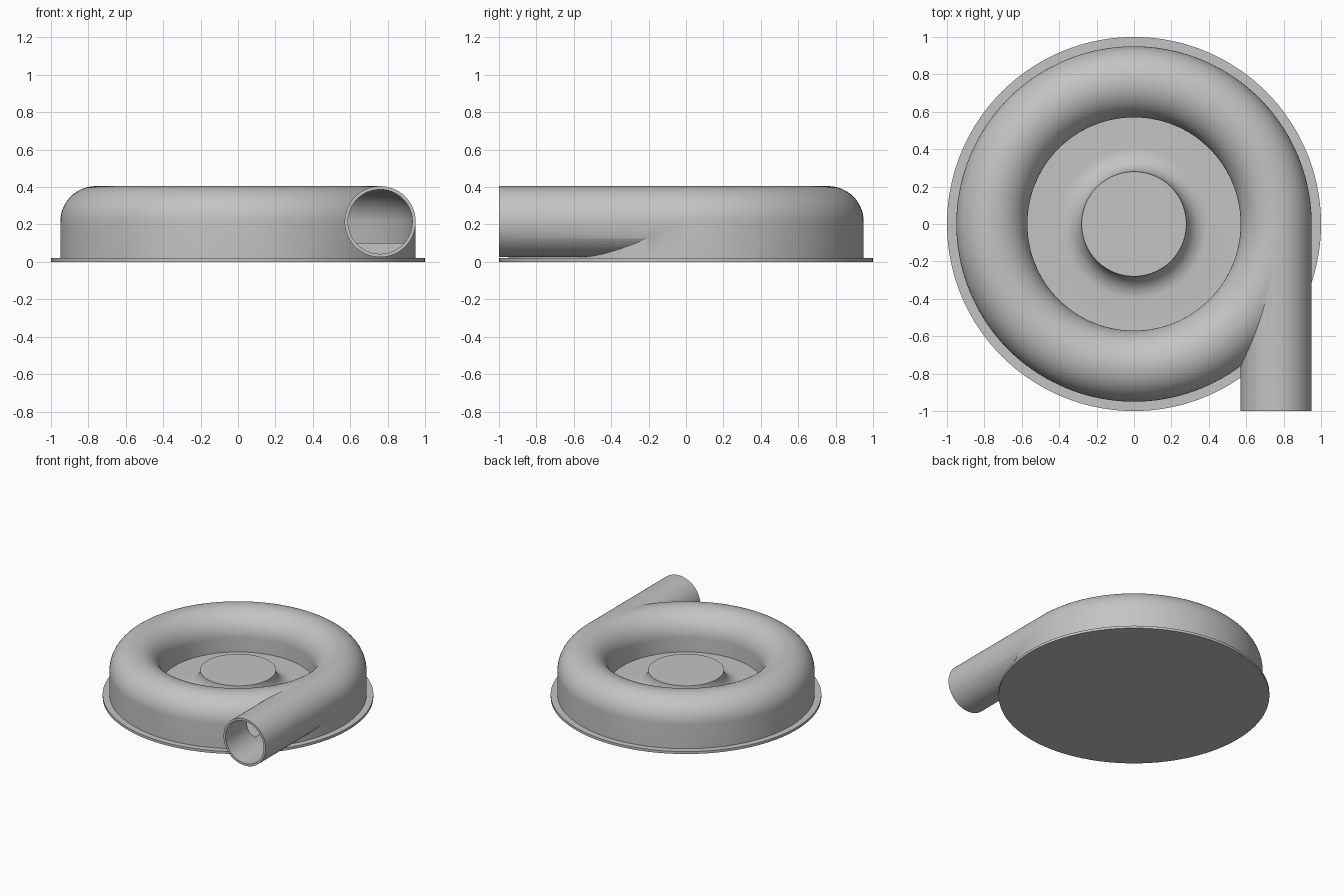
import bpy, bmesh, math
from mathutils import Matrix, Vector

cube = bpy.data.objects.get("Cube")
if cube:
    bpy.data.objects.remove(cube, do_unlink=True)

grey = bpy.data.materials.new("light grey")
grey.use_nodes = True
grey.diffuse_color = (0.55, 0.55, 0.55, 1)
grey.node_tree.nodes["Principled BSDF"].inputs["Base Color"].default_value = (0.55, 0.55, 0.55, 1)

RING, AXIS_Z = 0.76, 0.215      # centre of the tube section
OUTER, INNER = 0.19, 0.172      # tube radii
FLOOR = 0.10


def arc(cx, cz, r, a0, a1, n):
    """Points (radius, height) along an arc, angles in degrees."""
    angles = [math.radians(a0 + (a1 - a0) * i / n) for i in range(n + 1)]
    return [(cx + r * math.cos(a), cz + r * math.sin(a)) for a in angles]


def make_object(name, bm):
    bmesh.ops.recalc_face_normals(bm, faces=bm.faces)
    mesh = bpy.data.meshes.new(name)
    bm.to_mesh(mesh)
    bm.free()
    mesh.materials.append(grey)
    obj = bpy.data.objects.new(name, mesh)
    bpy.context.collection.objects.link(obj)
    return obj


def lathe(name, profile, closed=False, steps=144):
    bm = bmesh.new()
    verts = [bm.verts.new((r, 0, z)) for r, z in profile]
    edges = [bm.edges.new(pair) for pair in zip(verts, verts[1:])]
    if closed:
        edges.append(bm.edges.new((verts[-1], verts[0])))
    bmesh.ops.spin(bm, geom=verts + edges, cent=(0, 0, 0), axis=(0, 0, 1),
                   angle=math.tau, steps=steps, use_merge=True)
    bmesh.ops.remove_doubles(bm, verts=bm.verts, dist=1e-5)
    return make_object(name, bm)


def outlet(name, radius, y0, y1):
    """Straight cylinder along y on the tube centre line."""
    bm = bmesh.new()
    place = Matrix.Translation(Vector((RING, (y0 + y1) / 2, AXIS_Z)))
    bmesh.ops.create_cone(bm, cap_ends=True, segments=64, radius1=radius, radius2=radius,
                          depth=y1 - y0, matrix=place @ Matrix.Rotation(math.pi / 2, 4, 'X'))
    return make_object(name, bm)


def combine(target, tool, operation):
    mod = target.modifiers.new(operation.lower(), 'BOOLEAN')
    mod.operation, mod.solver, mod.object = operation, 'EXACT', tool
    bpy.context.view_layer.update()
    result = target.evaluated_get(bpy.context.evaluated_depsgraph_get())
    mesh = bpy.data.meshes.new_from_object(result)
    target.modifiers.clear()
    target.data = mesh
    bpy.data.objects.remove(tool, do_unlink=True)


# Flanged body with ring-shaped tube, sunken floor and flared hub
body = [(0, 0), (1, 0), (1, 0.02), (0.95, 0.02)]
body += arc(RING, AXIS_Z, OUTER, 0, 180, 32)
body += [(RING - OUTER, FLOOR)]
body += arc(0.40, 0.22, 0.12, 270, 180, 12)
body += [(0, 0.22)]
housing = lathe("blower_housing", body)

# Straight outlet pipe leaving the ring at a tangent
combine(housing, outlet("outlet_pipe", OUTER, -1.0, -0.01), 'UNION')

# Hollow ring channel with a flat floor, and the pipe bore
channel = arc(RING, AXIS_Z, INNER, 0, 180, 32)
channel += [(RING - INNER, FLOOR), (RING + INNER, FLOOR)]
combine(housing, lathe("channel_cutter", channel, closed=True), 'DIFFERENCE')
combine(housing, outlet("bore_cutter", INNER, -1.1, -0.01), 'DIFFERENCE')

# Smooth shading with crisp edges
bpy.ops.object.select_all(action='DESELECT')
housing.select_set(True)
bpy.context.view_layer.objects.active = housing
bpy.ops.object.shade_smooth_by_angle(angle=math.radians(30))
